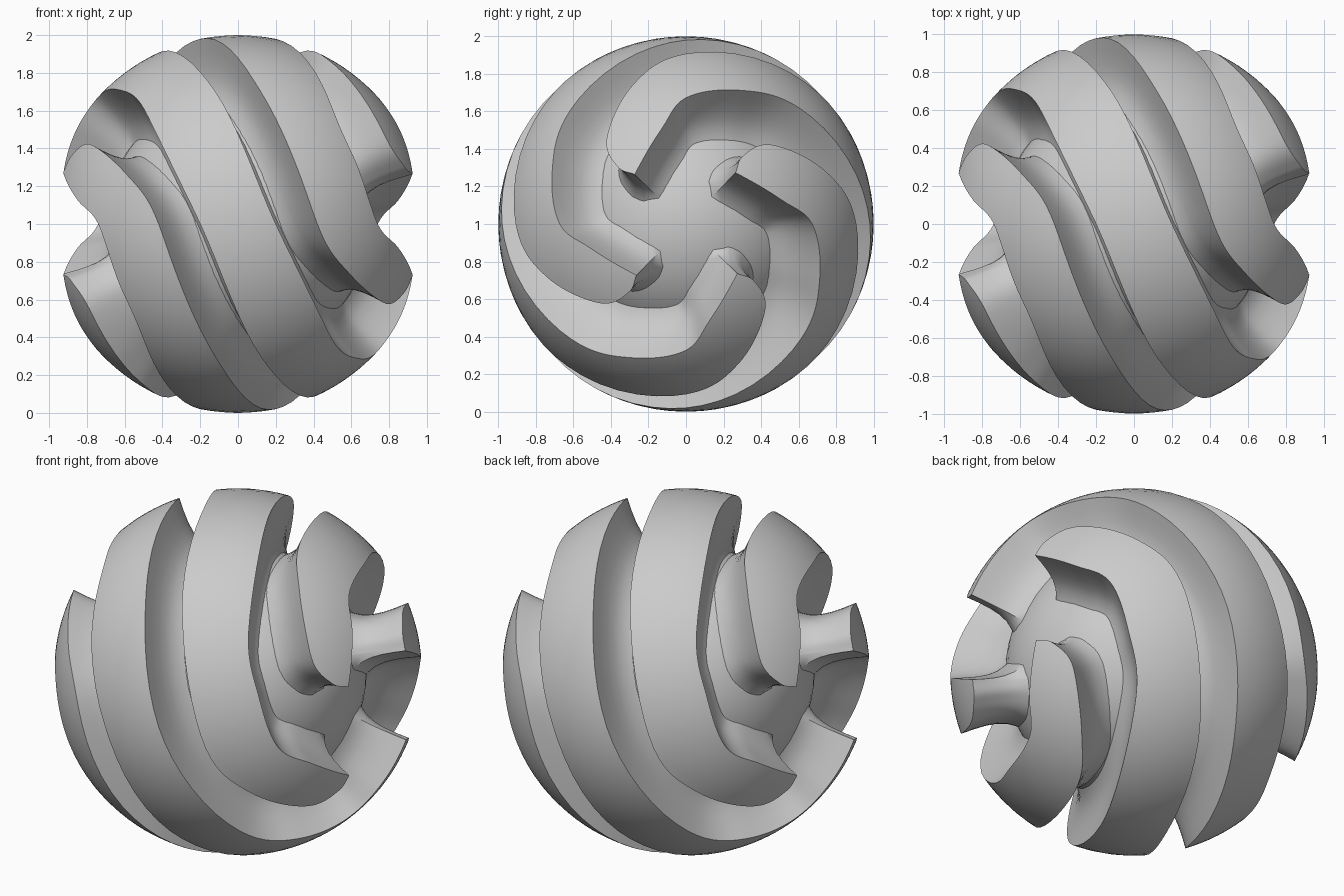
import bpy, bmesh
from math import sin, cos, radians, sqrt
from mathutils import Vector, Matrix

if "Cube" in bpy.data.objects:
    bpy.data.objects.remove(bpy.data.objects["Cube"])

# Left edge of one spiral band: (angle around x axis, x) on the unit sphere.
# The right edge is the same curve turned half a revolution.
EDGE = [(-136, -.925), (-104, -.85), (-90, -.74), (-68, -.64), (-45, -.50), (0, -.20),
        (45, .12), (90, .42), (110, .60), (133, .785), (140, .88), (136, .925)]
STEPS, ACROSS = 8, 10
CORE = 0.70
# wall profile: (distance from centre, outward flare)
WALL = [(.93, 0), (.86, .004), (.80, .014), (.75, .032), (.71, .06), (.68, .09)]


def on_sphere(u, x):
    r, a = sqrt(1 - x * x), radians(u - 90)
    return Vector((x, -r * cos(a), -r * sin(a)))


def smooth_curve(pts):
    p = [2 * pts[0] - pts[1]] + pts + [2 * pts[-1] - pts[-2]]
    out = []
    for i in range(1, len(p) - 2):
        a, b, c, d = p[i - 1:i + 3]
        for s in range(STEPS):
            t = s / STEPS
            q = b + .5 * t * (c - a + t * (2 * a - 5 * b + 4 * c - d + t * (3 * (b - c) + d - a)))
            out.append(q.normalized())
    return out + [pts[-1].normalized()]


def finish(bm, name):
    bmesh.ops.remove_doubles(bm, verts=bm.verts, dist=1e-5)
    bmesh.ops.recalc_face_normals(bm, faces=bm.faces)
    me = bpy.data.meshes.new(name)
    bm.to_mesh(me)
    bm.free()
    ob = bpy.data.objects.new(name, me)
    bpy.context.collection.objects.link(ob)
    ob.location.z = 1
    bpy.ops.object.select_all(action='DESELECT')
    ob.select_set(True)
    bpy.context.view_layer.objects.active = ob
    bpy.ops.object.shade_smooth_by_angle(angle=radians(40))
    return ob


left = smooth_curve([on_sphere(u, x) for u, x in EDGE])
right = smooth_curve([on_sphere(-u, -x) for u, x in reversed(EDGE)])


def band(k):
    bm = bmesh.new()
    # outer spherical face, tapering to a hooked tip at both poles
    rows = [[bm.verts.new(a.lerp(b, j / ACROSS).normalized()) for j in range(ACROSS + 1)]
            for a, b in zip(left[1:-1], right[1:-1])]
    for r0, r1 in zip(rows, rows[1:]):
        for j in range(ACROSS):
            bm.faces.new((r0[j], r0[j + 1], r1[j + 1], r1[j]))
    for row, tip in ((rows[0], left[0]), (rows[-1], left[-1])):
        tv = bm.verts.new(tip)
        for j in range(ACROSS):
            bm.faces.new((row[j], row[j + 1], tv))
    # side walls running in to the core with a flared foot
    loop = left + right[-2:0:-1]
    n = len(loop)
    prev = [bm.verts.new(p) for p in loop]
    for r, flare in WALL:
        ring = []
        for i, p in enumerate(loop):
            out = (loop[(i + 1) % n] - loop[i - 1]).cross(p).normalized()
            ring.append(bm.verts.new((p + out * flare / r).normalized() * r))
        for i in range(n):
            m = (i + 1) % n
            bm.faces.new((prev[i], prev[m], ring[m], ring[i]))
        prev = ring
    bmesh.ops.rotate(bm, verts=bm.verts, cent=(0, 0, 0), matrix=Matrix.Rotation(radians(90 * k), 3, 'X'))
    finish(bm, "spiral_band_%d" % (k + 1))


for k in range(4):
    band(k)

# Round core forming the groove floors
bm = bmesh.new()
bmesh.ops.create_uvsphere(bm, u_segments=64, v_segments=32, radius=CORE)
finish(bm, "core")
